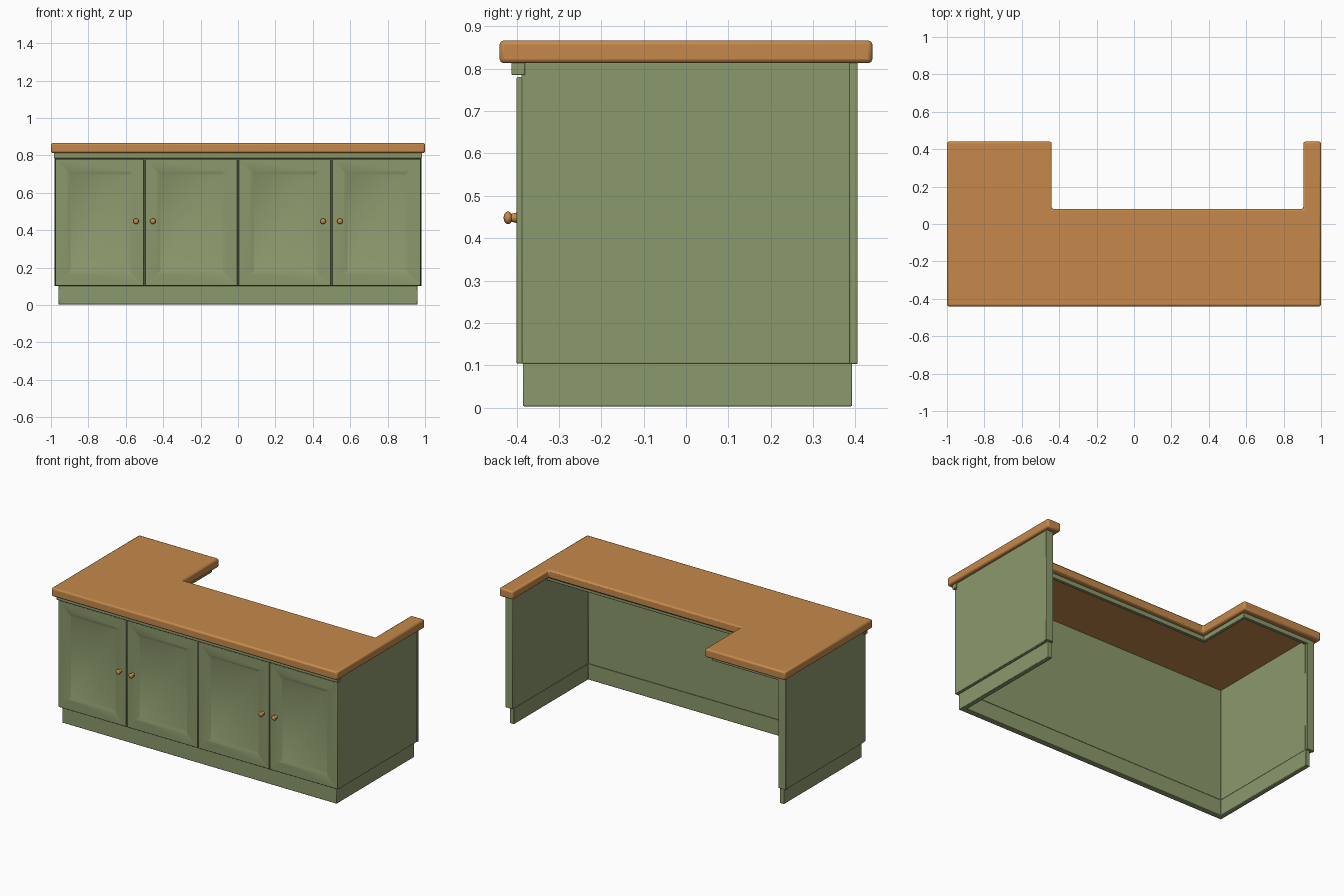
import bpy, bmesh, math
from mathutils import Matrix, Vector

cube = bpy.data.objects.get("Cube")
if cube:
    bpy.data.objects.remove(cube, do_unlink=True)


def material(name, rgb):
    m = bpy.data.materials.new(name)
    m.use_nodes = True
    m.diffuse_color = (*rgb, 1)
    m.node_tree.nodes["Principled BSDF"].inputs["Base Color"].default_value = (*rgb, 1)
    return m


GREEN = material("sage green paint", (0.26, 0.315, 0.15))
WOOD = material("warm wood", (0.56, 0.25, 0.07))


def finish(bm, name, mat, bevel=0.0, segments=2):
    """Turn a bmesh into a shaded object with softened edges."""
    bmesh.ops.recalc_face_normals(bm, faces=bm.faces)
    mesh = bpy.data.meshes.new(name)
    bm.to_mesh(mesh)
    bm.free()
    mesh.materials.append(mat)
    ob = bpy.data.objects.new(name, mesh)
    bpy.context.collection.objects.link(ob)
    if bevel:
        mod = ob.modifiers.new("soft edges", "BEVEL")
        mod.width = bevel
        mod.segments = segments
        mod.limit_method = "ANGLE"
    bpy.ops.object.select_all(action="DESELECT")
    ob.select_set(True)
    bpy.context.view_layer.objects.active = ob
    bpy.ops.object.shade_smooth_by_angle(angle=math.radians(35))
    return ob


def prism(name, outline, z0, z1, mat, bevel):
    """Extrude a plan outline from z0 up to z1."""
    bm = bmesh.new()
    face = bm.faces.new([bm.verts.new((x, y, z0)) for x, y in outline])
    geo = bmesh.ops.extrude_face_region(bm, geom=[face])["geom"]
    top = [v for v in geo if isinstance(v, bmesh.types.BMVert)]
    bmesh.ops.translate(bm, verts=top, vec=(0, 0, z1 - z0))
    return finish(bm, name, mat, bevel)


def box(name, x0, x1, y0, y1, z0, z1, mat=GREEN, bevel=0.003):
    return prism(name, [(x0, y0), (x1, y0), (x1, y1), (x0, y1)], z0, z1, mat, bevel)


def u_wall(name, x, front, back, z0, z1):
    """Front wall with two side walls, open at the back."""
    xi, yi = 0.93, -0.35
    return prism(name, [(-x, front), (x, front), (x, back), (xi, back), (xi, yi),
                        (-xi, yi), (-xi, back), (-x, back)], z0, z1, GREEN, 0.003)


# Worktop: wide return on one side, narrow ledge on the other
prism("worktop", [(-1, -0.44), (1, -0.44), (1, 0.44), (0.905, 0.44), (0.905, 0.08),
                  (-0.44, 0.08), (-0.44, 0.44), (-1, 0.44)], 0.813, 0.867, WOOD, 0.01)

# Cabinet walls and recessed plinth
u_wall("plinth", 0.96, -0.385, 0.392, 0.003, 0.105)
u_wall("cabinet_walls", 0.978, -0.388, 0.388, 0.103, 0.815)
for side, s in (("left", 1), ("right", -1)):
    xs = sorted((s * 0.93, s * 0.982))
    box(side + "_end_trim", *xs, 0.386, 0.405, 0.103, 0.815)

# Rails under the worktop
for name, x0, x1, y0, y1 in (("front_rail", -0.985, 0.985, -0.412, -0.38),
                             ("inner_rail", -0.48, 0.935, 0.035, 0.055),
                             ("return_side_rail", -0.485, -0.465, 0.035, 0.405),
                             ("return_back_rail", -0.975, -0.465, 0.385, 0.405)):
    box(name, x0, x1, y0, y1, 0.785, 0.815)


def door(name, x0, x1):
    """Framed door with a sloped, sunken panel."""
    z0, z1, y0, y1 = 0.104, 0.78, -0.4, -0.38
    bm = bmesh.new()
    bmesh.ops.create_cube(bm, size=1)
    bmesh.ops.scale(bm, verts=bm.verts, vec=(x1 - x0, y1 - y0, z1 - z0))
    bmesh.ops.translate(bm, verts=bm.verts,
                        vec=((x0 + x1) / 2, (y0 + y1) / 2, (z0 + z1) / 2))
    bm.normal_update()
    front = [f for f in bm.faces if f.normal.y < -0.9]
    bmesh.ops.inset_region(bm, faces=front, thickness=0.065, use_even_offset=True)
    bmesh.ops.inset_region(bm, faces=front, thickness=0.015, depth=-0.008,
                           use_even_offset=True)
    return finish(bm, name, GREEN, 0.003)


def knob(name, x, z=0.448):
    """Short stem with a rounded head, pointing forward."""
    bm = bmesh.new()
    turn = Matrix.Rotation(math.pi / 2, 4, "X")
    bmesh.ops.create_cone(bm, cap_ends=True, segments=16, radius1=0.013, radius2=0.008,
                          depth=0.02, matrix=Matrix.Translation((x, -0.407, z)) @ turn)
    head = Matrix.Translation((x, -0.42, z)) @ Matrix.Diagonal((1, 0.7, 1, 1))
    bmesh.ops.create_uvsphere(bm, u_segments=16, v_segments=10, radius=0.015, matrix=head)
    return finish(bm, name, WOOD)


# Two pairs of doors, knobs beside the meeting edges
edges = (-0.98, -0.5, 0, 0.5, 0.98)
for i, (a, b) in enumerate(zip(edges, edges[1:])):
    door(f"door_{i + 1}", a + 0.003, b - 0.003)
    meeting = b if i % 2 == 0 else a
    knob(f"knob_{i + 1}", meeting + (-0.045 if i % 2 == 0 else 0.045))
